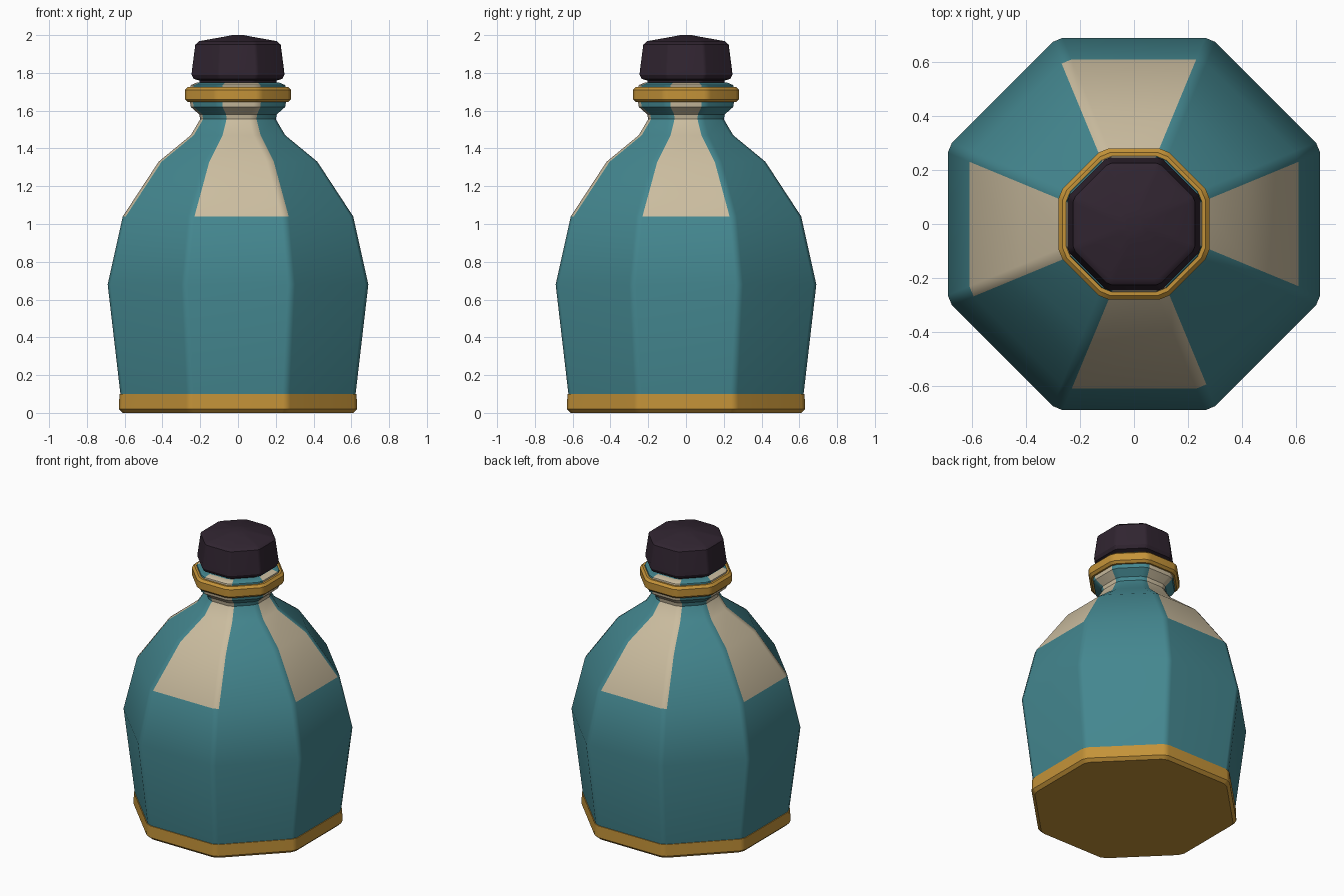
import bpy, bmesh, math
from mathutils import Matrix, Vector

cube = bpy.data.objects.get("Cube")
if cube:
    bpy.data.objects.remove(cube, do_unlink=True)


def material(name, rgb):
    m = bpy.data.materials.new(name)
    m.use_nodes = True
    color = (*rgb, 1)
    m.diffuse_color = color
    bsdf = next(n for n in m.node_tree.nodes if n.type == 'BSDF_PRINCIPLED')
    bsdf.inputs["Base Color"].default_value = color
    bsdf.inputs["Roughness"].default_value = 0.8
    return m


teal = material("teal glaze", (0.057, 0.24, 0.275))
cream = material("cream panel", (0.60, 0.51, 0.35))
gold = material("gold trim", (0.55, 0.29, 0.04))
plum = material("dark plum", (0.030, 0.018, 0.030))

SIDES = 8
HALF = math.tan(math.pi / SIDES)


def section(apothem, chamfer):
    """Octagon with flats on the axes and chamfered corners."""
    half = apothem * HALF - chamfer
    pts = []
    for k in range(SIDES):
        rot = Matrix.Rotation(k * math.tau / SIDES, 3, 'Z')
        for side in (-half, half):
            pts.append(rot @ Vector((apothem, side, 0)))
    return pts


def loft(name, profile, mats, chamfer=0.022, rule=None, closed=False):
    """Stack octagon sections along (apothem, z) points; cap or join the ends."""
    bm = bmesh.new()
    rings = [[bm.verts.new((p.x, p.y, z)) for p in section(a, chamfer)]
             for a, z in profile]
    pairs = list(zip(rings, rings[1:]))
    if closed:
        pairs.append((rings[-1], rings[0]))
    n = SIDES * 2
    for lower, upper in pairs:
        for i in range(n):
            j = (i + 1) % n
            f = bm.faces.new((lower[i], lower[j], upper[j], upper[i]))
            if rule:
                f.material_index = rule(i, f.calc_center_median().z)
    if not closed:
        bm.faces.new(rings[0][::-1])
        bm.faces.new(rings[-1])
    bmesh.ops.recalc_face_normals(bm, faces=bm.faces)
    mesh = bpy.data.meshes.new(name)
    bm.to_mesh(mesh)
    bm.free()
    for m in mats:
        mesh.materials.append(m)
    ob = bpy.data.objects.new(name, mesh)
    bpy.context.collection.objects.link(ob)
    bpy.ops.object.select_all(action='DESELECT')
    ob.select_set(True)
    bpy.context.view_layer.objects.active = ob
    bpy.ops.object.shade_smooth_by_angle(angle=math.radians(30))
    wn = ob.modifiers.new("face weighted normals", 'WEIGHTED_NORMAL')
    wn.keep_sharp = True


def panel_rule(i, z):
    """Cream on the axis faces above the shoulder, with one chamfer beside most."""
    face, is_chamfer = divmod(i, 2)
    on_axis = face % 2 == 0
    return int(z > 1.04 and on_axis and not (is_chamfer and face == 0))


# Gold foot
loft("base_band", [(0.61, 0), (0.63, 0.02), (0.628, 0.10)], [gold])

# Body, shoulder and flared neck
loft("bottle_body",
     [(0.622, 0.095), (0.69, 0.68), (0.61, 1.04), (0.42, 1.33), (0.25, 1.47),
      (0.20, 1.555), (0.205, 1.58), (0.25, 1.62), (0.26, 1.68), (0.25, 1.735),
      (0.215, 1.75)],
     [teal, cream], rule=panel_rule)

# Gold collar around the neck
loft("neck_ring",
     [(0.245, 1.645), (0.265, 1.645), (0.28, 1.66), (0.28, 1.71),
      (0.265, 1.725), (0.245, 1.725)],
     [gold], closed=True)

# Stopper with a low pointed top
loft("stopper",
     [(0.20, 1.735), (0.205, 1.76), (0.235, 1.768), (0.246, 1.79),
      (0.243, 1.82), (0.226, 1.95), (0.205, 1.968), (0.06, 1.994), (0.03, 2.0)],
     [plum], chamfer=0.012)
